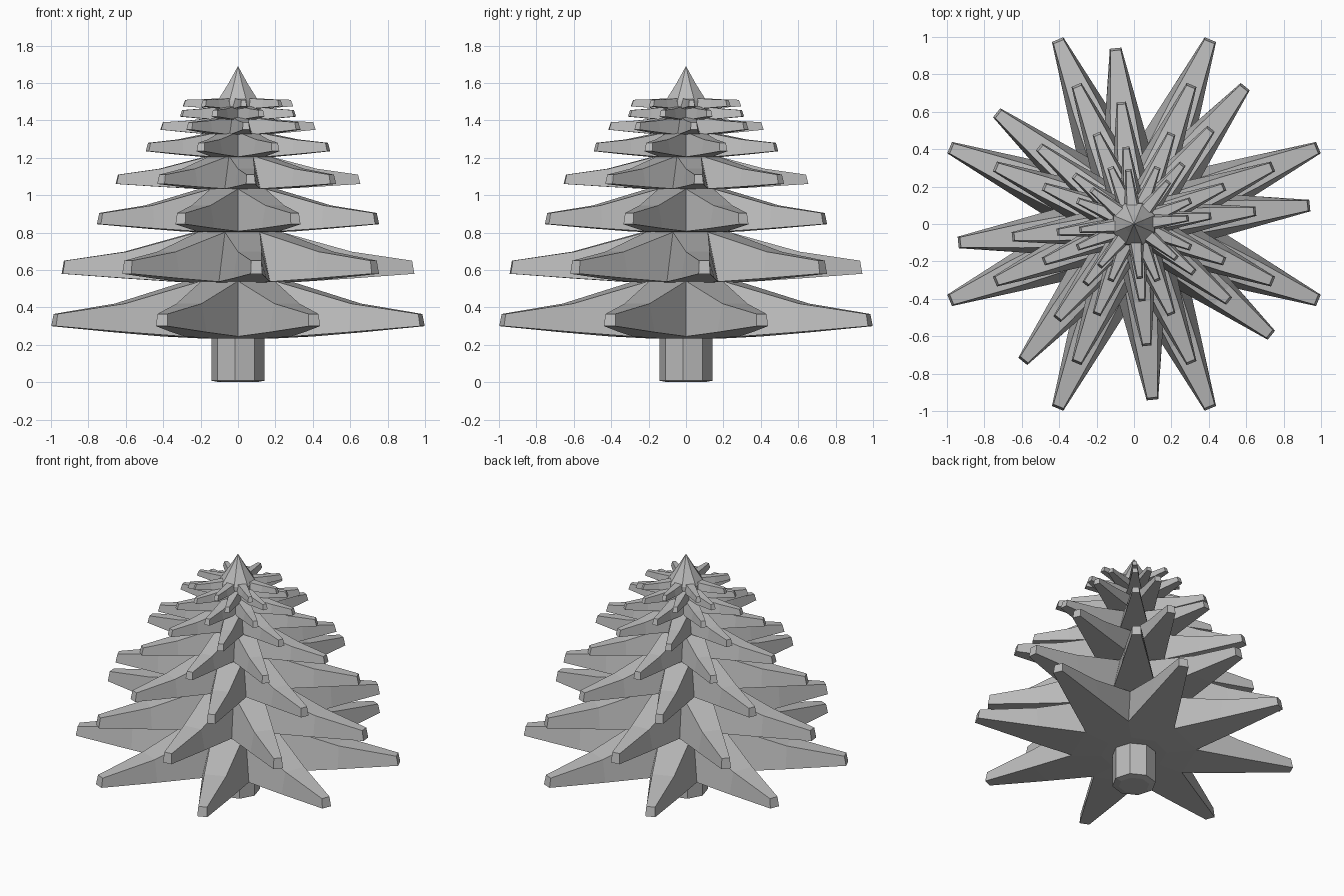
import bpy, bmesh, math

if "Cube" in bpy.data.objects:
    bpy.data.objects.remove(bpy.data.objects["Cube"])

grey = bpy.data.materials.new("plain grey")
grey.use_nodes = True
COLOUR = (0.5, 0.5, 0.5, 1)
grey.diffuse_color = COLOUR
grey.node_tree.nodes["Principled BSDF"].inputs["Base Color"].default_value = COLOUR

ARMS = 8
STEP = math.tau / ARMS


def finish(bm, name):
    bmesh.ops.recalc_face_normals(bm, faces=bm.faces)
    mesh = bpy.data.meshes.new(name)
    bm.to_mesh(mesh)
    bm.free()
    mesh.materials.append(grey)
    bpy.context.collection.objects.link(bpy.data.objects.new(name, mesh))


def star_ring(bm, turn, sections):
    """Outline of an eight-armed star: valley, arm side, tip, arm side, repeated.
    Sections are (radius, half width, height) for the valley, mid arm and tip."""
    (rv, _, zv), mid, tip = sections
    ring = []
    for i in range(ARMS):
        a = turn + i * STEP
        ca, sa = math.cos(a), math.sin(a)
        v = a - STEP / 2
        ring.append(bm.verts.new((rv * math.cos(v), rv * math.sin(v), zv)))
        for (r, w, z), side in ((mid, -1), (tip, -1), (tip, 1), (mid, 1)):
            w *= side
            ring.append(bm.verts.new((r * ca - w * sa, r * sa + w * ca, z)))
    return ring


def cap(bm, ring, hub_radius, hub_z, turn):
    """Close one side of a star: arm strips, then a hub fan."""
    hub = []
    for i in range(ARMS):
        v = turn + (i - 0.5) * STEP
        hub.append(bm.verts.new((hub_radius * math.cos(v), hub_radius * math.sin(v), hub_z)))
    for i in range(ARMS):
        va, ma, ta, tb, mb = ring[i * 5:i * 5 + 5]
        vb = ring[(i * 5 + 5) % len(ring)]
        bm.faces.new((ma, ta, tb, mb))
        bm.faces.new((va, ma, mb, vb))
        bm.faces.new((hub[i], va, vb, hub[(i + 1) % ARMS]))
    bm.faces.new(hub)


def tier(name, radius, turn, low, high, tip_low, tip_high, tip_half):
    bm = bmesh.new()
    rise, drop = high - tip_high, tip_low - low
    # Narrow ridge on top, wider outline below, so the arm sides slope
    top = star_ring(bm, turn, (
        (radius * 0.26, 0, tip_high + rise * 0.95),
        (radius * 0.64, radius * 0.068, tip_high + rise * 0.3),
        (radius - 0.012, tip_half, tip_high)))
    base = star_ring(bm, turn, (
        (radius * 0.38, 0, low + drop * 0.15),
        (radius * 0.64, radius * 0.095, low + drop * 0.5),
        (radius, tip_half + 0.004, tip_low)))
    n = len(top)
    for i in range(n):
        j = (i + 1) % n
        bm.faces.new((top[i], top[j], base[j], base[i]))
    cap(bm, top, radius * 0.15, high, turn)
    cap(bm, base, radius * 0.2, low, turn)
    finish(bm, name)


# Branch tiers, alternating between two rotations
TIERS = [
    (1.067, 0.235, 0.55, 0.30, 0.365, 0.029),
    (0.945, 0.53, 0.81, 0.58, 0.65, 0.027),
    (0.805, 0.80, 1.04, 0.845, 0.905, 0.024),
    (0.655, 1.03, 1.215, 1.06, 1.11, 0.021),
    (0.525, 1.20, 1.34, 1.235, 1.28, 0.018),
    (0.415, 1.32, 1.42, 1.35, 1.39, 0.015),
    (0.33, 1.40, 1.48, 1.42, 1.455, 0.013),
    (0.295, 1.46, 1.52, 1.475, 1.51, 0.012),
]
for i, (radius, *rest) in enumerate(TIERS):
    turn = math.radians(6 if i % 2 else 22.5)
    tier(f"branch_tier_{i + 1}", radius, turn, *rest)


def turned(name, profile, turn):
    """Eight-sided solid from (radius, height) rings."""
    bm = bmesh.new()
    rings = [[bm.verts.new((r * math.cos(turn + k * STEP), r * math.sin(turn + k * STEP), z))
              for k in range(ARMS)] for r, z in profile]
    for a, b in zip(rings, rings[1:]):
        for k in range(ARMS):
            j = (k + 1) % ARMS
            bm.faces.new((a[k], a[j], b[j], b[k]))
    bm.faces.new(rings[0])
    bm.faces.new(rings[-1])
    bmesh.ops.remove_doubles(bm, verts=bm.verts, dist=0.0005)
    finish(bm, name)


# Trunk and pointed crown
turned("trunk", [(0.1, 0), (0.142, 0.008), (0.142, 0.28)], math.radians(-6))
turned("crown", [(0.122, 1.46), (0.118, 1.505), (0.054, 1.6), (0.0001, 1.69)], math.radians(22.5))
